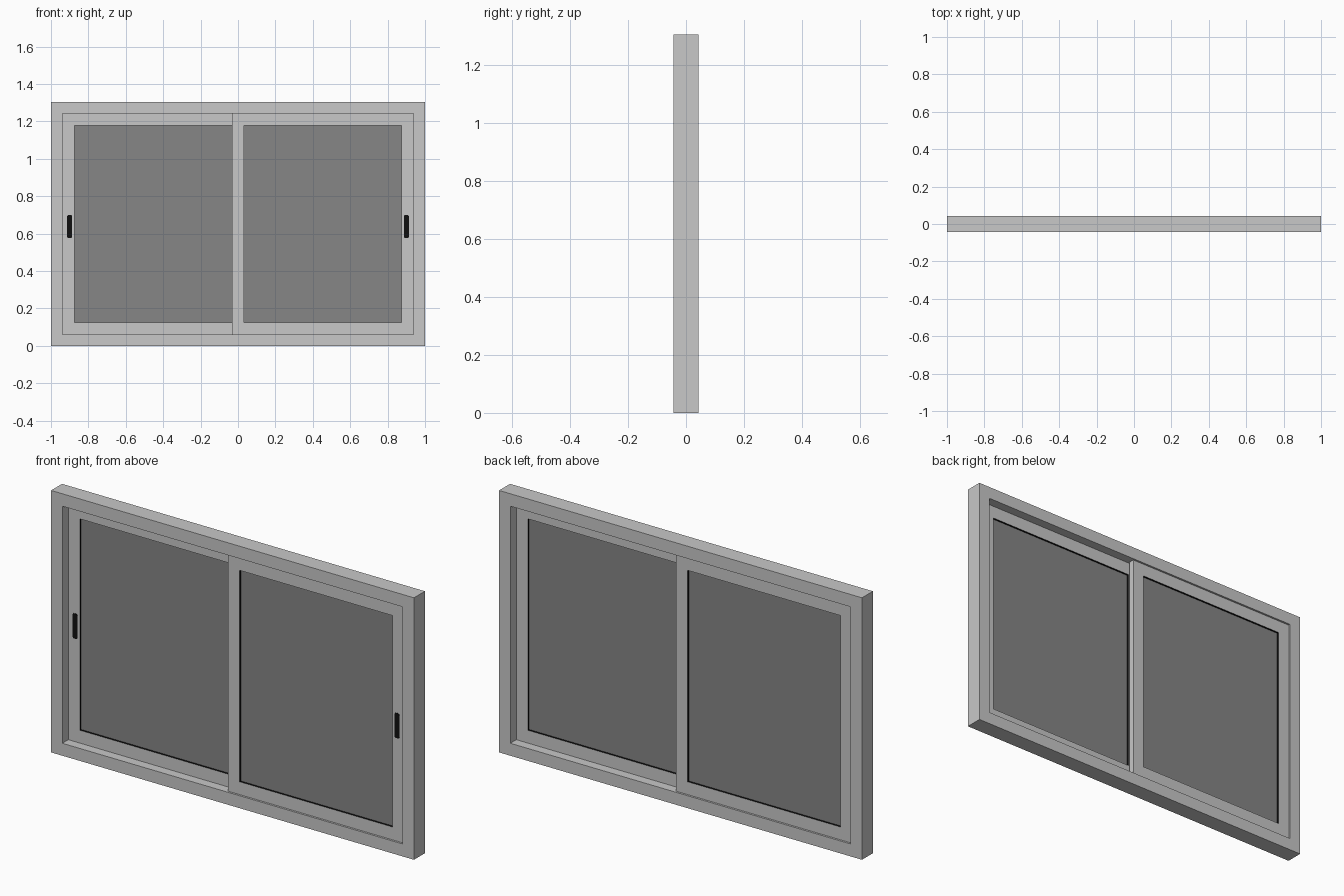
import bpy, bmesh, math

if "Cube" in bpy.data.objects:
    bpy.data.objects.remove(bpy.data.objects["Cube"])


def material(name, rgb):
    m = bpy.data.materials.new(name)
    m.diffuse_color = (*rgb, 1)
    m.use_nodes = True
    m.node_tree.nodes["Principled BSDF"].inputs["Base Color"].default_value = m.diffuse_color
    return m


FRAME = material("light_grey_frame", (0.58, 0.58, 0.58))
GLASS = material("dark_grey_glass", (0.24, 0.24, 0.24))
BLACK = material("black_rubber", (0.005, 0.005, 0.005))


def finish(name, bm, mats):
    bmesh.ops.recalc_face_normals(bm, faces=bm.faces)
    me = bpy.data.meshes.new(name)
    bm.to_mesh(me)
    bm.free()
    for m in mats:
        me.materials.append(m)
    ob = bpy.data.objects.new(name, me)
    bpy.context.collection.objects.link(ob)
    return ob


def ring(name, x0, x1, z0, z1, y0, y1, w, mats):
    """Rectangular frame of border w; the inner faces take the last material."""
    bm = bmesh.new()

    def loop(d, y):
        return [bm.verts.new((x, y, z)) for x, z in
                ((x0 + d, z0 + d), (x1 - d, z0 + d), (x1 - d, z1 - d), (x0 + d, z1 - d))]
    loops = [loop(0, y0), loop(0, y1), loop(w, y1), loop(w, y0)]
    for k in range(4):
        a, b = loops[k], loops[(k + 1) % 4]
        for i in range(4):
            j = (i + 1) % 4
            f = bm.faces.new((a[i], a[j], b[j], b[i]))
            f.material_index = len(mats) - 1 if k == 2 else 0
    return finish(name, bm, mats)


def plate(name, points, y0, y1, mat):
    """Extrude an outline in the xz plane from y0 to y1."""
    bm = bmesh.new()
    f = bm.faces.new([bm.verts.new((x, y0, z)) for x, z in points])
    ext = bmesh.ops.extrude_face_region(bm, geom=[f])["geom"]
    bmesh.ops.translate(bm, vec=(0, y1 - y0, 0),
                        verts=[v for v in ext if isinstance(v, bmesh.types.BMVert)])
    return finish(name, bm, [mat])


def rounded(cx, cz, w, h, r, n=4):
    pts = []
    for q, (sx, sz) in enumerate(((1, 1), (-1, 1), (-1, -1), (1, -1))):
        for i in range(n + 1):
            a = math.pi / 2 * (q + i / n)
            pts.append((cx + sx * (w / 2 - r) + r * math.cos(a),
                        cz + sz * (h / 2 - r) + r * math.sin(a)))
    return pts


# Outer frame
ring("outer_frame", -1, 1, 0, 1.305, -0.043, 0.043, 0.062, [FRAME])

# Two sliding sashes: the right one in front, the left one behind
Z0, Z1, W = 0.062, 1.243, 0.064
for side, x0, x1, y0, y1 in (("right", -0.032, 0.938, -0.033, -0.004),
                             ("left", -0.938, 0.032, 0.004, 0.033)):
    # Sash with black gasket faces around the pane
    ring(side + "_sash", x0, x1, Z0, Z1, y0, y1, W, [FRAME, BLACK])
    # Glass pane
    a, b, c, d = x0 + W, x1 - W, Z0 + W, Z1 - W
    plate(side + "_glass", [(a, c), (b, c), (b, d), (a, d)], y0 + 0.01, y1 - 0.01, GLASS)
    # Pull handle on the front face
    cx = 0.9 if side == "right" else -0.9
    plate(side + "_handle", rounded(cx, 0.638, 0.027, 0.125, 0.009), y0 - 0.002, y0 + 0.004, BLACK)
